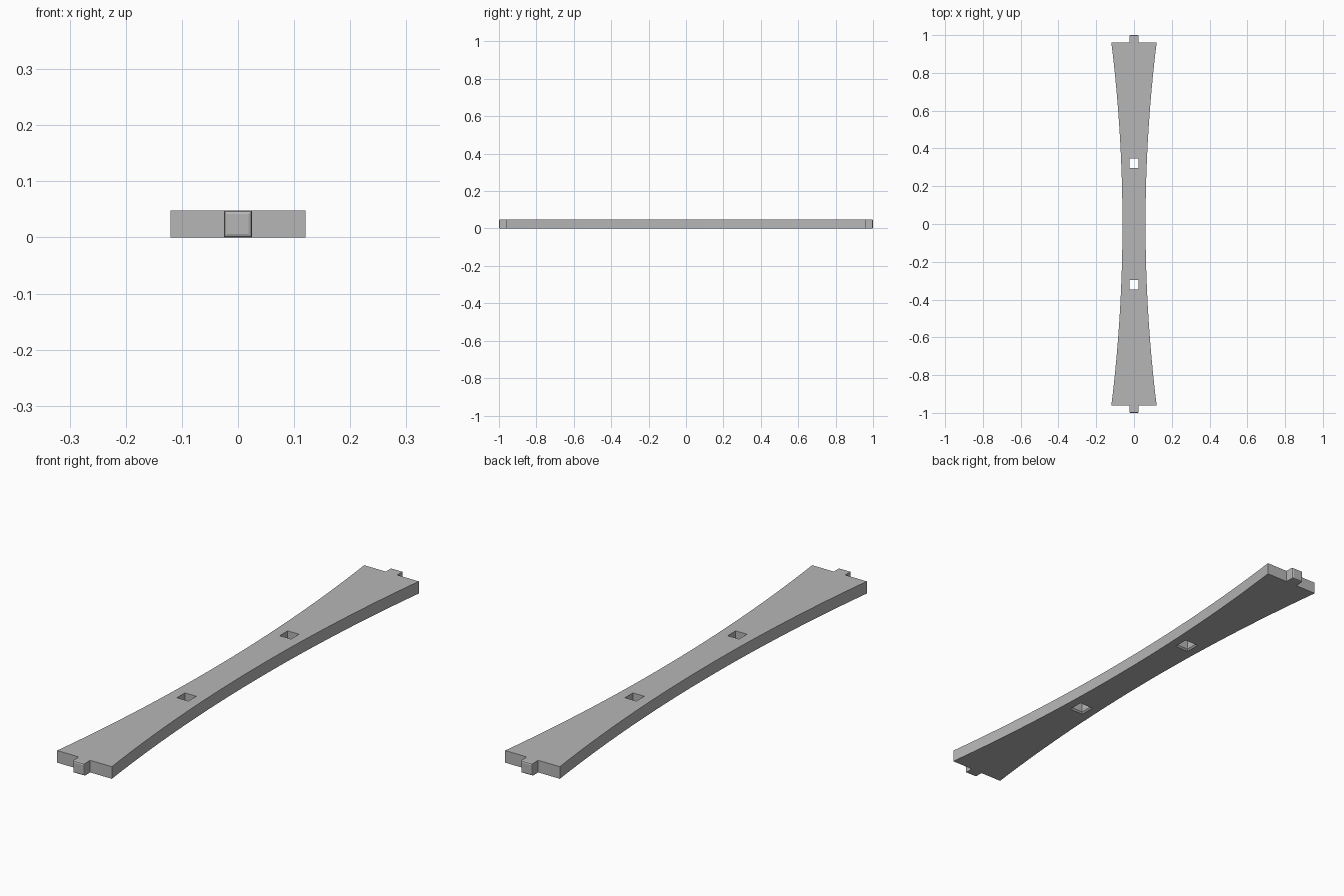
import bpy
import bmesh
import math

cube = bpy.data.objects.get("Cube")
if cube:
    bpy.data.objects.remove(cube, do_unlink=True)

THICK = 0.048       # plate thickness
HALF_LEN = 0.962    # plate half length, without tongues
HALF_WAIST = 0.061
HALF_END = 0.12
TAB = 0.025         # half width of tongues and slots
SLOT_Y = 0.322
CHAMFER = 0.006

grey = bpy.data.materials.new("light grey")
grey.use_nodes = True
colour = (0.47, 0.47, 0.47, 1)
grey.diffuse_color = colour
grey.node_tree.nodes["Principled BSDF"].inputs["Base Color"].default_value = colour


def add_object(name, bm):
    bmesh.ops.recalc_face_normals(bm, faces=bm.faces)
    mesh = bpy.data.meshes.new(name)
    bm.to_mesh(mesh)
    bm.free()
    mesh.materials.append(grey)
    obj = bpy.data.objects.new(name, mesh)
    bpy.context.collection.objects.link(obj)
    return obj


def select(obj):
    bpy.ops.object.select_all(action="DESELECT")
    obj.select_set(True)
    bpy.context.view_layer.objects.active = obj


# Waisted plate: each long side is a shallow circular arc
rise = HALF_END - HALF_WAIST
radius = (HALF_LEN ** 2 + rise ** 2) / (2 * rise)
sweep = math.asin(HALF_LEN / radius)
STEPS = 32
side = []
for i in range(STEPS + 1):
    a = sweep * (2 * i / STEPS - 1)
    side.append((HALF_WAIST + radius * (1 - math.cos(a)), radius * math.sin(a)))
outline = side + [(-x, -y) for x, y in side]

bm = bmesh.new()
base = bm.faces.new([bm.verts.new((x, y, 0)) for x, y in outline])
top = bmesh.ops.extrude_face_region(bm, geom=[base])["geom"]
bmesh.ops.translate(bm, vec=(0, 0, THICK),
                    verts=[v for v in top if isinstance(v, bmesh.types.BMVert)])
plate = add_object("waisted_plate", bm)


# Square through slots, flared at the underside
def slot_cutter(y):
    bm = bmesh.new()
    rings = []
    for z, half in ((-CHAMFER, TAB + 2 * CHAMFER), (CHAMFER, TAB), (THICK * 2, TAB)):
        rings.append([bm.verts.new((sx * half, y + sy * half, z))
                      for sx, sy in ((-1, -1), (1, -1), (1, 1), (-1, 1))])
    for low, high in zip(rings, rings[1:]):
        for i in range(4):
            j = (i + 1) % 4
            bm.faces.new((low[i], low[j], high[j], high[i]))
    bm.faces.new(rings[0])
    bm.faces.new(rings[-1])
    return add_object("slot_cutter", bm)


for sign in (-1, 1):
    cutter = slot_cutter(sign * SLOT_Y)
    cutter.hide_render = True
    select(plate)
    mod = plate.modifiers.new("slot", "BOOLEAN")
    mod.operation = "DIFFERENCE"
    mod.solver = "EXACT"
    mod.object = cutter
    bpy.ops.object.modifier_apply(modifier=mod.name)
    bpy.data.objects.remove(cutter, do_unlink=True)

select(plate)
bpy.ops.object.shade_smooth_by_angle(angle=math.radians(20))

# End tongues with eased outer edges
for sign, name in ((-1, "front_tongue"), (1, "back_tongue")):
    bm = bmesh.new()
    bmesh.ops.create_cube(bm, size=1)
    length = 1 - HALF_LEN
    for v in bm.verts:
        v.co.x *= 2 * TAB
        v.co.y = sign * (HALF_LEN + length / 2) + v.co.y * length
        v.co.z = (v.co.z + 0.5) * THICK
    tip = [e for e in bm.edges if all(abs(v.co.y) > 0.99 for v in e.verts)]
    bmesh.ops.bevel(bm, geom=tip, offset=CHAMFER, segments=2, profile=0.5,
                    affect="EDGES")
    add_object(name, bm)
